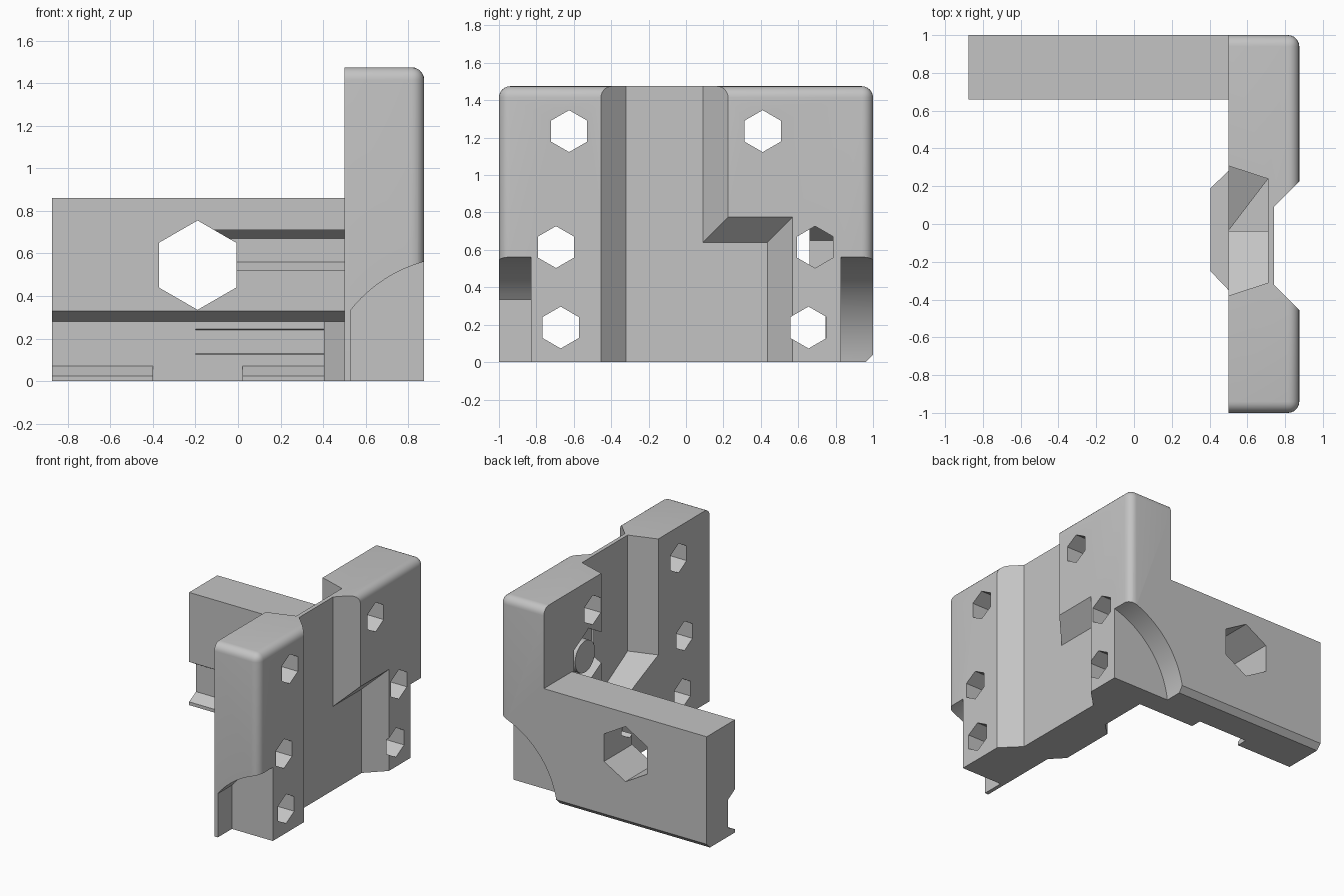
import bpy, bmesh, math
from mathutils import Vector

cube = bpy.data.objects.get("Cube")
if cube:
    bpy.data.objects.remove(cube, do_unlink=True)

grey = bpy.data.materials.new("plain_grey")
grey.use_nodes = True
colour = (0.55, 0.55, 0.55, 1)
grey.diffuse_color = colour
grey.node_tree.nodes["Principled BSDF"].inputs["Base Color"].default_value = colour


def prism(name, profile, axis, lo, hi):
    """Extrude a 2D profile along an axis: 'x' uses (y, z), 'y' uses (x, z), 'z' uses (x, y)."""
    i = "xyz".index(axis)

    def place(p, d):
        c = list(p)
        c.insert(i, d)
        return Vector(c)

    bm = bmesh.new()
    face = bm.faces.new([bm.verts.new(place(p, lo)) for p in profile])
    new = bmesh.ops.extrude_face_region(bm, geom=[face])["geom"]
    verts = [g for g in new if isinstance(g, bmesh.types.BMVert)]
    bmesh.ops.translate(bm, verts=verts, vec=place((0, 0), hi - lo))
    bmesh.ops.recalc_face_normals(bm, faces=bm.faces)
    mesh = bpy.data.meshes.new(name)
    bm.to_mesh(mesh)
    bm.free()
    obj = bpy.data.objects.new(name, mesh)
    bpy.context.collection.objects.link(obj)
    mesh.materials.append(grey)
    return obj


def ring(u, v, radius, sides):
    """Regular polygon with a point at the top."""
    turn = 2 * math.pi / sides
    return [(u + radius * math.sin(k * turn), v + radius * math.cos(k * turn))
            for k in range(sides)]


def rect(a, b, c, d):
    return [(a, b), (c, b), (c, d), (a, d)]


def combine(target, tool, operation):
    mod = target.modifiers.new(operation, "BOOLEAN")
    mod.operation = operation
    mod.solver = "EXACT"
    mod.object = tool
    bpy.context.view_layer.objects.active = target
    bpy.ops.object.modifier_apply(modifier=mod.name)
    bpy.data.objects.remove(tool, do_unlink=True)


# Upright plate, rounded on its outer and top edges
BACK, OUT, TOP = 0.50, 0.875, 1.475
bracket = prism("bracket", rect(BACK, -1, OUT, 1), "z", 0, TOP)
bm = bmesh.new()
bm.from_mesh(bracket.data)
rounded = []
for e in bm.edges:
    m = (e.verts[0].co + e.verts[1].co) / 2
    limits = (m.x > OUT - 0.01, abs(m.y) > 0.99, m.z > TOP - 0.01)
    if sum(limits) == 2:
        rounded.append(e)
bmesh.ops.bevel(bm, geom=rounded, offset=0.06, offset_type="OFFSET",
                segments=6, profile=0.5, affect="EDGES")
bm.to_mesh(bracket.data)
bm.free()

# Side arm with an undercut inner face and a chamfered outer foot
arm = [(0.66, 0.86), (1, 0.86), (1, 0.04), (0.96, 0), (0.745, 0),
       (0.745, 0.28), (0.66, 0.33)]
combine(bracket, prism("arm", arm, "x", -0.875, 0.52), "UNION")

# Retaining lips under the arm
lip = [(0.77, 0), (0.66, 0), (0.66, 0.025), (0.745, 0.07), (0.77, 0.07)]
for lo, hi in ((-0.875, -0.4), (0.02, 0.51)):
    combine(bracket, prism("lip", lip, "x", lo, hi), "UNION")

# Low plinth behind the plate
plinth = [(0.405, 0.19), (0.405, -0.25), (0.51, -0.36), (0.51, 0.29)]
combine(bracket, prism("plinth", plinth, "z", 0, 0.28), "UNION")

# Stepped dovetail channel in the outer face
FLOOR, EDGE = 0.74, 0.135


def channel(left, right):
    k = 0.065 / EDGE
    return [(FLOOR, left + EDGE), (OUT + 0.065, left - EDGE * k),
            (OUT + 0.065, right + EDGE * k), (FLOOR, right - EDGE)]


combine(bracket, prism("channel", channel(-0.455, 0.225), "z", -0.1, 1.6), "DIFFERENCE")
wide = prism("wide_channel", channel(-0.455, 0.57), "z", -0.1, 0.64)
for v in wide.data.vertices:
    if v.co.z > 0.5 and v.co.x > FLOOR + 0.01:
        v.co.z += 0.2
combine(bracket, wide, "DIFFERENCE")

# Tapered pocket with a V floor in the back face
MID = -0.036
pocket = [(MID - 0.3, 1.6), (MID + 0.3, 1.6), (MID + 0.3, 0.59),
          (MID, 0.43), (MID - 0.3, 0.59)]
tool = prism("pocket", pocket, "x", 0.45, 0.71)
for v in tool.data.vertices:
    if abs(v.co.y - MID) > 0.1:
        half = 0.275 if v.co.x > 0.6 else 0.36
        v.co.y = MID + math.copysign(half, v.co.y - MID)
combine(bracket, tool, "DIFFERENCE")

# Curved notches at the lower outer corners
arc = [(1.05 + 0.665 * math.cos(math.radians(a)), -0.08 + 0.665 * math.sin(math.radians(a)))
       for a in range(180, 89, -3)]
corner = [(1.05, -0.1)]
combine(bracket, prism("rear_notch", arc + corner, "y", 0.83, 1.1), "DIFFERENCE")
clamped = [(0.53, -0.1)] + [p for p in arc if p[0] > 0.54]
clamped.insert(1, (0.53, 0.334))
combine(bracket, prism("front_notch", clamped + corner, "y", -1.1, -0.83), "DIFFERENCE")

# Large hexagonal hole through the arm
combine(bracket, prism("arm_hole", ring(-0.19, 0.545, 0.21, 6), "y", 0.5, 1.1), "DIFFERENCE")

# Hexagonal bolt holes through the plate, two running on along the arm
for y, z in ((-0.625, 1.235), (0.41, 1.235), (-0.695, 0.615),
             (0.69, 0.615), (-0.67, 0.185), (0.655, 0.185)):
    start = -0.2 if 0.5 < y else 0.4
    combine(bracket, prism("bolt_hole", ring(y, z, 0.112, 6), "x", start, 1), "DIFFERENCE")

# Hexagonal recess holding a round stud, beside the back pocket
combine(bracket, prism("recess", ring(0.46, 0.91, 0.205, 6), "x", 0.45, 0.6), "DIFFERENCE")
combine(bracket, prism("stud", ring(0.46, 0.89, 0.12, 32), "x", 0.53, 0.62), "UNION")

bpy.ops.object.select_all(action="DESELECT")
bracket.select_set(True)
bpy.context.view_layer.objects.active = bracket
bpy.ops.object.shade_smooth_by_angle(angle=math.radians(25))
